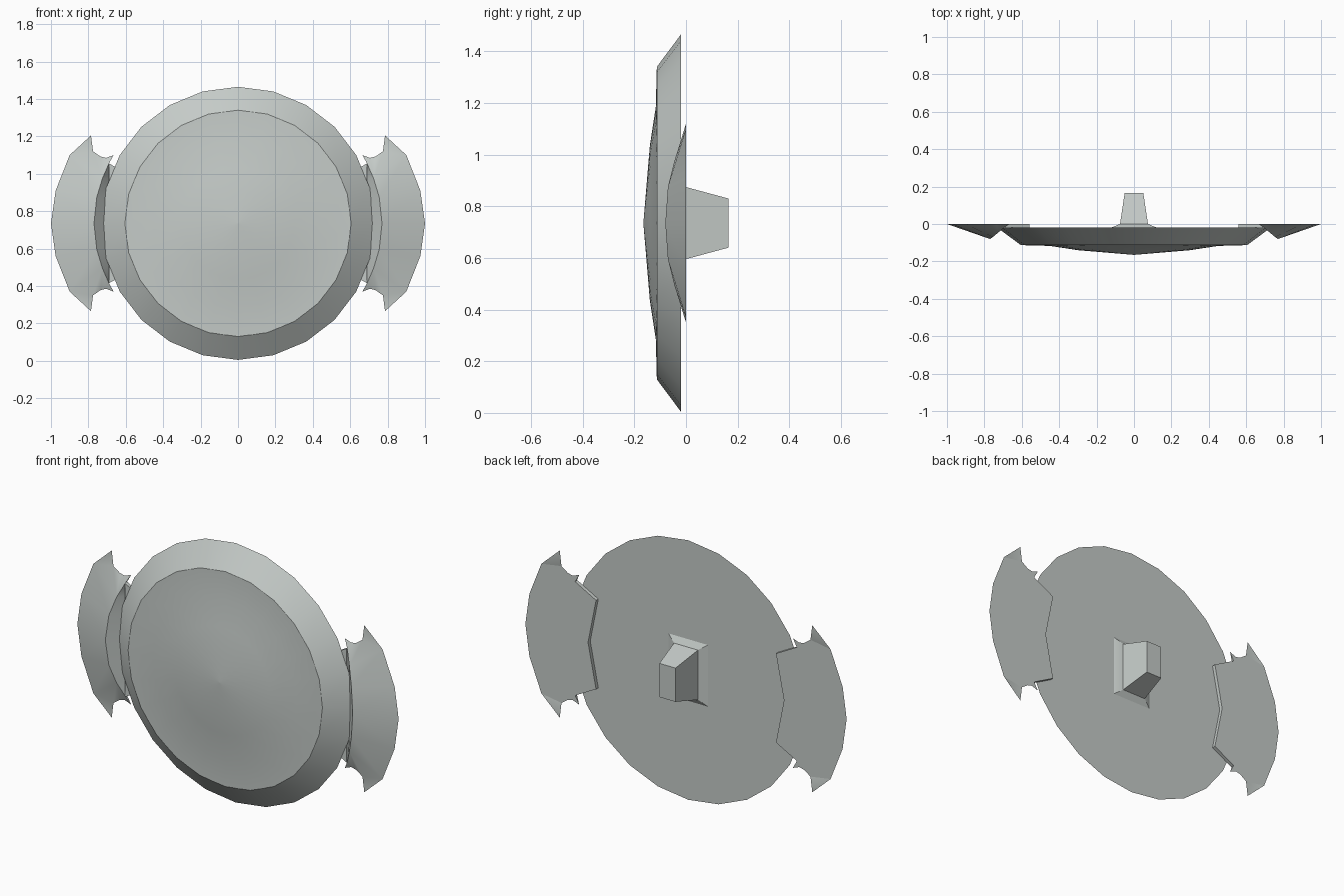
import bpy, bmesh, math
from mathutils import Vector

cube = bpy.data.objects.get("Cube")
if cube:
    bpy.data.objects.remove(cube, do_unlink=True)

CZ = 0.735  # height of the disc centre

steel = bpy.data.materials.new("pale grey metal")
steel.use_nodes = True
colour = (0.56, 0.60, 0.58, 1)
steel.diffuse_color = colour
steel.node_tree.nodes["Principled BSDF"].inputs["Base Color"].default_value = colour


def finish(name, bm, angle=30):
    """Turn a bmesh into a shaded object centred on the disc axis."""
    bmesh.ops.remove_doubles(bm, verts=bm.verts, dist=1e-5)
    bmesh.ops.recalc_face_normals(bm, faces=bm.faces)
    mesh = bpy.data.meshes.new(name)
    bm.to_mesh(mesh)
    bm.free()
    mesh.materials.append(steel)
    obj = bpy.data.objects.new(name, mesh)
    obj.location.z = CZ
    bpy.context.collection.objects.link(obj)
    bpy.ops.object.select_all(action='DESELECT')
    obj.select_set(True)
    bpy.context.view_layer.objects.active = obj
    bpy.ops.object.shade_smooth_by_angle(angle=math.radians(angle))
    return obj


def loft(bm, rings):
    """Skin closed rings of equal length and cap both ends."""
    loops = [[bm.verts.new(p) for p in ring] for ring in rings]
    for a, b in zip(loops, loops[1:]):
        for i in range(len(a)):
            j = (i + 1) % len(a)
            bm.faces.new((a[i], a[j], b[j], b[i]))
    bm.faces.new(loops[0])
    bm.faces.new(loops[-1])


def circle(r, y, n=24):
    return [(r * math.sin(math.tau * i / n), y, r * math.cos(math.tau * i / n))
            for i in range(n)]


def rect(x, z, y):
    return [(-x, y, -z), (x, y, -z), (x, y, z), (-x, y, z)]


# Disc with bevelled rim and shallow boss
bm = bmesh.new()
profile = [(0.73, -0.02), (0.605, -0.113), (0.45, -0.117), (0.3, -0.14), (0.002, -0.165)]
loft(bm, [circle(r, y) for r, y in profile])
finish("shield_disc", bm)

# Grip on the back, standing on a sloped pad
bm = bmesh.new()
loft(bm, [rect(0.125, 0.175, -0.021), rect(0.075, 0.14, 0.0)])
finish("grip_pad", bm)
bm = bmesh.new()
loft(bm, [rect(0.075, 0.14, -0.002), rect(0.05, 0.095, 0.165)])
finish("grip", bm)

# Upper half of a side blade: ridge, inner foot, outer edge, notch
ridge = [(0.77, -0.08, 0), (0.755, -0.07, 0.14), (0.725, -0.045, 0.24), (0.69, -0.015, 0.32)]
foot = [(0.69, 0, 0), (0.69, 0, 0.14), (0.69, 0, 0.24), (0.69, 0, 0.32)]
outer = [(1, 0, 0), (0.975, 0, 0.175), (0.9, 0, 0.365), (0.786, 0, 0.47)]
notch = [(0.775, 0, 0.385), (0.735, 0, 0.357), (0.705, 0, 0.35), (0.665, 0, 0.365)]


def blade_faces():
    r, f, o, n = ridge, foot, outer, notch
    for i in range(3):
        yield f[i], f[i + 1], r[i + 1], r[i]
    yield r[0], r[1], o[1], o[0]
    yield r[1], r[2], o[2], o[1]
    yield o[2], o[3], n[0]
    yield r[2], n[0], o[2]
    yield r[2], n[1], n[0]
    yield r[2], r[3], n[2], n[1]
    yield r[3], n[3], n[2]
    yield r[3], f[3], n[3]
    yield [f[0]] + o + n + f[:0:-1]


for side, label in ((1, "left"), (-1, "right")):
    bm = bmesh.new()
    for face in blade_faces():
        for up in (1, -1):
            bm.faces.new([bm.verts.new((side * x, y, up * z)) for x, y, z in face])
    finish(label + "_blade", bm, 40)

    # Chevron plate joining the blade to the back of the disc
    bm = bmesh.new()
    plan = [(0.69, 0.32), (0.56, 0.25), (0.61, 0), (0.56, -0.25), (0.69, -0.32)]
    loft(bm, [[(side * x, y, z) for x, z in plan] for y in (-0.021, 0)])
    finish(label + "_bracket", bm)
